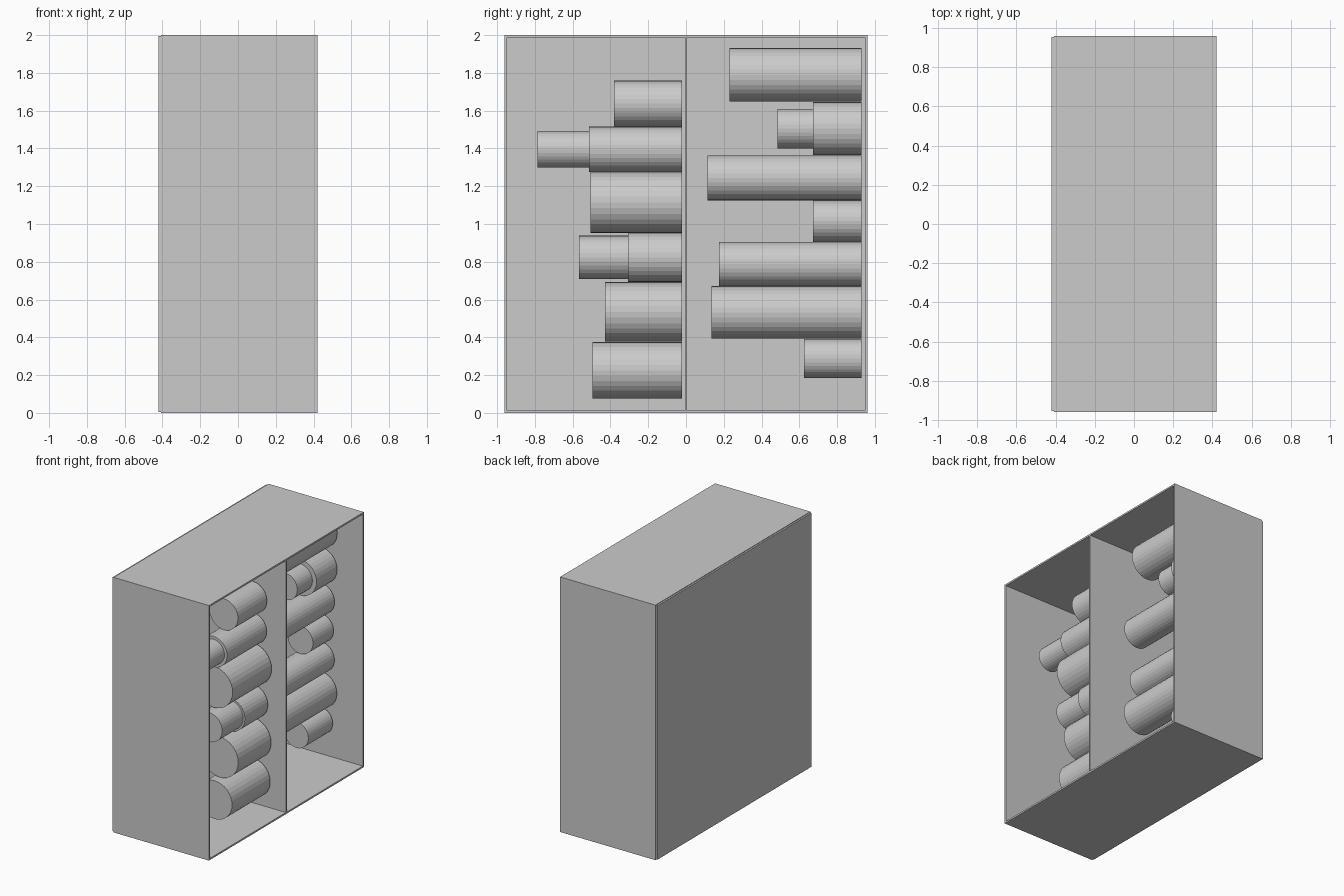
import bpy
from math import pi

cube = bpy.data.objects.get("Cube")
if cube:
    bpy.data.objects.remove(cube, do_unlink=True)

# One plain grey for the whole cabinet
grey = bpy.data.materials.new("plain_grey")
grey.use_nodes = True
grey.diffuse_color = (0.6, 0.6, 0.6, 1)
grey.node_tree.nodes["Principled BSDF"].inputs["Base Color"].default_value = (0.6, 0.6, 0.6, 1)


def finish(name):
    obj = bpy.context.object
    obj.name = name
    obj.data.materials.append(grey)
    return obj


def box(name, x, y, z):
    """Axis-aligned panel from (min, max) pairs."""
    bpy.ops.mesh.primitive_cube_add(size=1, location=[sum(p) / 2 for p in (x, y, z)])
    obj = finish(name)
    obj.scale = [p[1] - p[0] for p in (x, y, z)]
    bpy.ops.object.transform_apply(location=False, rotation=False, scale=True)


def roll(name, x, y0, y1, z, radius):
    """Cylinder lying along y."""
    bpy.ops.mesh.primitive_cylinder_add(
        vertices=32, radius=radius, depth=y1 - y0,
        location=(x, (y0 + y1) / 2, z), rotation=(pi / 2, 0, 0))
    finish(name)


W, D, H, T = 0.42, 0.96, 2.0, 0.013   # half width, half depth, height, panel thickness
LIP = 0.005                            # small inset of the back panel
inner = -W + T

# Cabinet shell, open on the +x side
box("top_panel", (inner, W), (-D, D), (H - T, H))
box("bottom_panel", (inner, W), (-D, D), (0, T))
box("front_wall", (inner, W), (-D, -D + T), (T, H - T))
box("rear_wall", (inner, W), (D - T, D), (T, H - T))
box("divider", (inner, W), (-T / 2, T / 2), (T, H - T))
box("back_panel", (-W, inner), (-D + LIP, D - LIP), (LIP, H - LIP))

# Stored containers: height, radius, body end, optional neck radius and neck end
front_stack = [
    (0.225, 0.15, -0.495), (0.535, 0.158, -0.43),
    (0.823, 0.13, -0.307, 0.115, -0.567), (1.115, 0.162, -0.505),
    (1.395, 0.12, -0.513, 0.097, -0.785), (1.637, 0.122, -0.382)]
rear_stack = [
    (0.288, 0.103, 0.625), (0.532, 0.139, 0.135), (0.788, 0.117, 0.175),
    (1.015, 0.11, 0.672), (1.244, 0.119, 0.115),
    (1.505, 0.141, 0.672, 0.105, 0.485), (1.79, 0.142, 0.23)]

for label, stack, x, base in (("front", front_stack, 0.145, -0.022),
                              ("rear", rear_stack, 0.07, 0.928)):
    for i, (z, radius, end, *neck) in enumerate(stack, 1):
        roll(f"{label}_container_{i}", x, end, base, z, radius)
        if neck:
            roll(f"{label}_container_neck_{i}", x, neck[1], end, z, neck[0])
